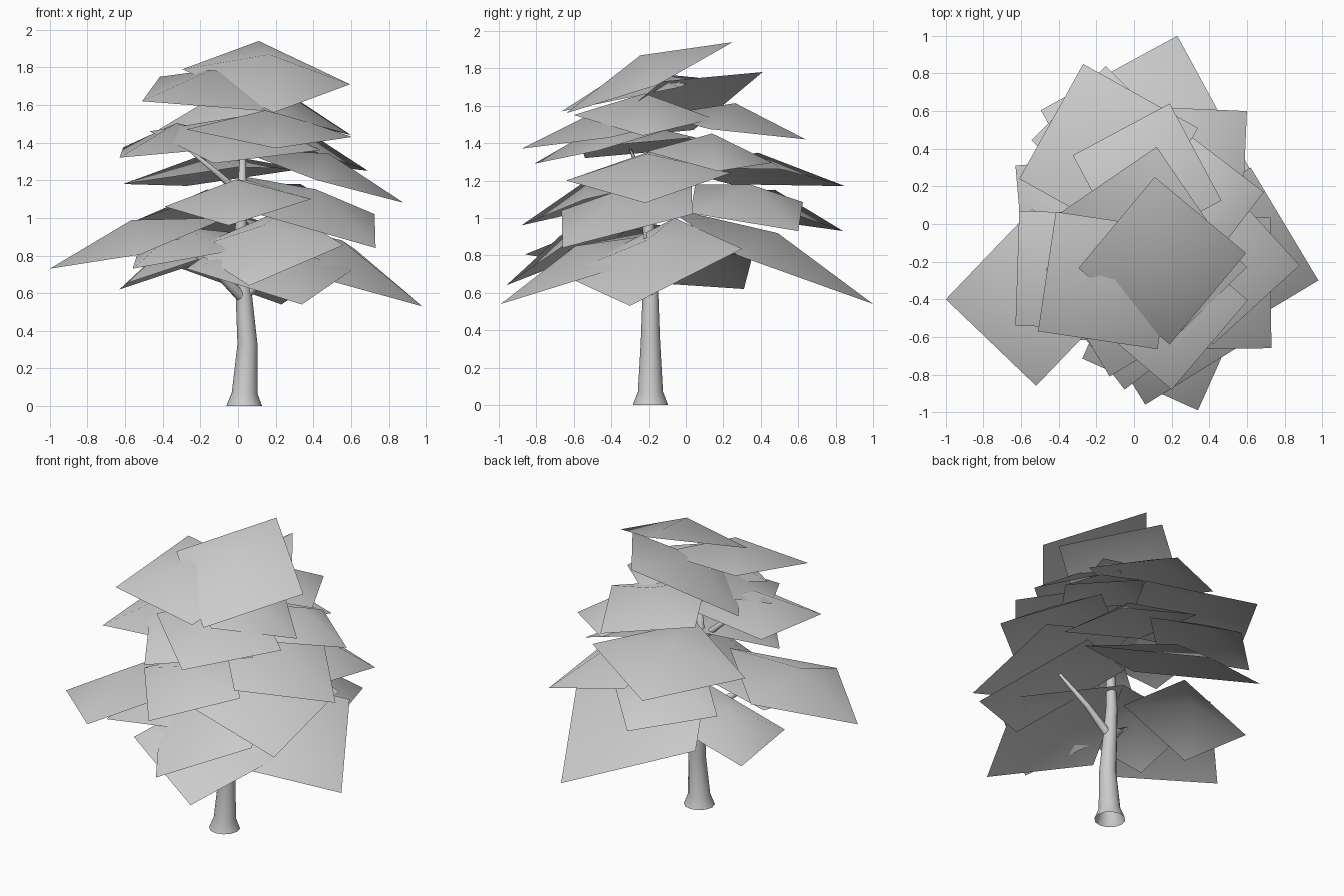
import bpy, bmesh
from mathutils import Vector

default_cube = bpy.data.objects.get("Cube")
if default_cube:
    bpy.data.objects.remove(default_cube, do_unlink=True)

# One pale grey colour for bark and foliage
grey = bpy.data.materials.new("pale_grey")
grey.use_nodes = True
grey.diffuse_color = (0.6, 0.6, 0.6, 1)
grey.node_tree.nodes["Principled BSDF"].inputs["Base Color"].default_value = grey.diffuse_color
UP = Vector((0, 0, 1))


def finish(bm, name):
    """Turn a bmesh into a smooth shaded object."""
    mesh = bpy.data.meshes.new(name)
    bm.to_mesh(mesh)
    bm.free()
    mesh.materials.append(grey)
    for face in mesh.polygons:
        face.use_smooth = True
    obj = bpy.data.objects.new(name, mesh)
    bpy.context.scene.collection.objects.link(obj)


def leaf_card(name, values, crown=0.13):
    """Domed square sheet spanned by its diagonal from tip to root; roll lifts its left corner."""
    tip, root, roll = Vector(values[:3]), Vector(values[3:6]), values[6]
    middle = (tip + root) / 2
    along = tip - root
    across = Vector((-along.y / 2, along.x / 2, roll))
    normal = along.cross(across).normalized()
    bm = bmesh.new()
    rim = [bm.verts.new(p) for p in (tip, middle + across, root, middle - across)]
    top = bm.verts.new(middle + normal * crown)
    for i, corner in enumerate(rim):
        bm.faces.new((top, corner, rim[(i + 1) % len(rim)]))
    finish(bm, name)


def limb(name, path, sides=12):
    """Tapered tube through rings given as x, y, z, radius."""
    bm = bmesh.new()
    points = [Vector(p[:3]) for p in path]
    rings = []
    for i, point in enumerate(points):
        heading = points[min(i + 1, len(path) - 1)] - points[max(i - 1, 0)]
        if point.z == 0:
            heading = UP
        turn = UP.rotation_difference(heading).to_matrix().to_4x4()
        turn.translation = point
        made = bmesh.ops.create_circle(bm, segments=sides, radius=path[i][3], matrix=turn)
        rings.append(made["verts"])
    for low, high in zip(rings, rings[1:]):
        for i in range(sides):
            j = (i + 1) % sides
            bm.faces.new((low[i], low[j], high[j], high[i]))
    bm.faces.new(rings[-1])
    bmesh.ops.recalc_face_normals(bm, faces=bm.faces[:])
    finish(bm, name)


# Trunk with flared foot, and branches
limb("trunk", [(.033, -.19, 0, .095), (.035, -.19, .07, .068), (.05, -.19, .33, .053),
               (.03, -.19, .6, .043), (.01, -.2, .8, .036), (.02, -.2, 1.05, .028),
               (.025, -.18, 1.33, .016)])
limb("low_branch", [(.02, -.2, .58, .03), (-.12, -.3, .72, .022), (-.33, -.46, .9, .008)])
limb("side_branch", [(.03, -.19, .58, .027), (.2, -.2, .74, .018), (.44, -.22, .92, .008)])
limb("high_branch", [(.02, -.2, 1.12, .022), (-.1, -.24, 1.23, .016), (-.27, -.3, 1.37, .007)])

# Foliage sheets: tip point, root point, roll
crown_tier = [
    (.19, -.64, 1.56, .11, .25, 1.94, -.04),
    (-.51, -.57, 1.62, .22, -.03, 1.7, -.09),
    (.12, .41, 1.78, -.05, -.5, 1.42, -.13),
    (.6, -.23, 1.44, -.15, -.22, 1.64, -.01),
    (.2, -.88, 1.37, .13, 0, 1.53, -.02),
    (-.13, -.81, 1.29, .1, .1, 1.53, -.05),
    (.19, .64, 1.42, -.05, -.15, 1.55, .01),
    (-.63, -.54, 1.32, 0, .05, 1.43, 0),
]
middle_tier = [
    (.88, -.22, 1.08, 0, -.18, 1.36, .02),
    (.69, .17, 1.25, .02, .08, 1.4, -.03),
    (.73, -.66, .84, .03, .03, 1.22, -.01),
    (-.05, -.88, .96, .05, -.1, 1.2, .02),
    (.6, .6, .93, 0, .05, 1.18, .03),
    (-.27, .85, 1.17, 0, -.1, 1.27, -.04),
    (-.15, .84, .93, -.15, .05, 1.12, -.04),
]
low_tier = [
    (.06, -.96, .64, .25, -.15, 1.05, .01),
    (.34, -.99, .54, 0, -.1, .92, 0),
    (.98, -.3, .53, .02, -.06, 1, .07),
    (-1, -.4, .73, -.06, -.38, 1, -.06),
    (-.56, -.6, .73, 0, -.1, .92, 0),
    (-.63, .31, .62, -.06, -.17, .83, -.07),
    (.23, 1, .54, -.1, -.12, 1.06, 0),
]
for tier, cards in (("crown", crown_tier), ("middle", middle_tier), ("low", low_tier)):
    for number, card in enumerate(cards, 1):
        leaf_card(f"{tier}_leaf_sheet_{number}", card)
